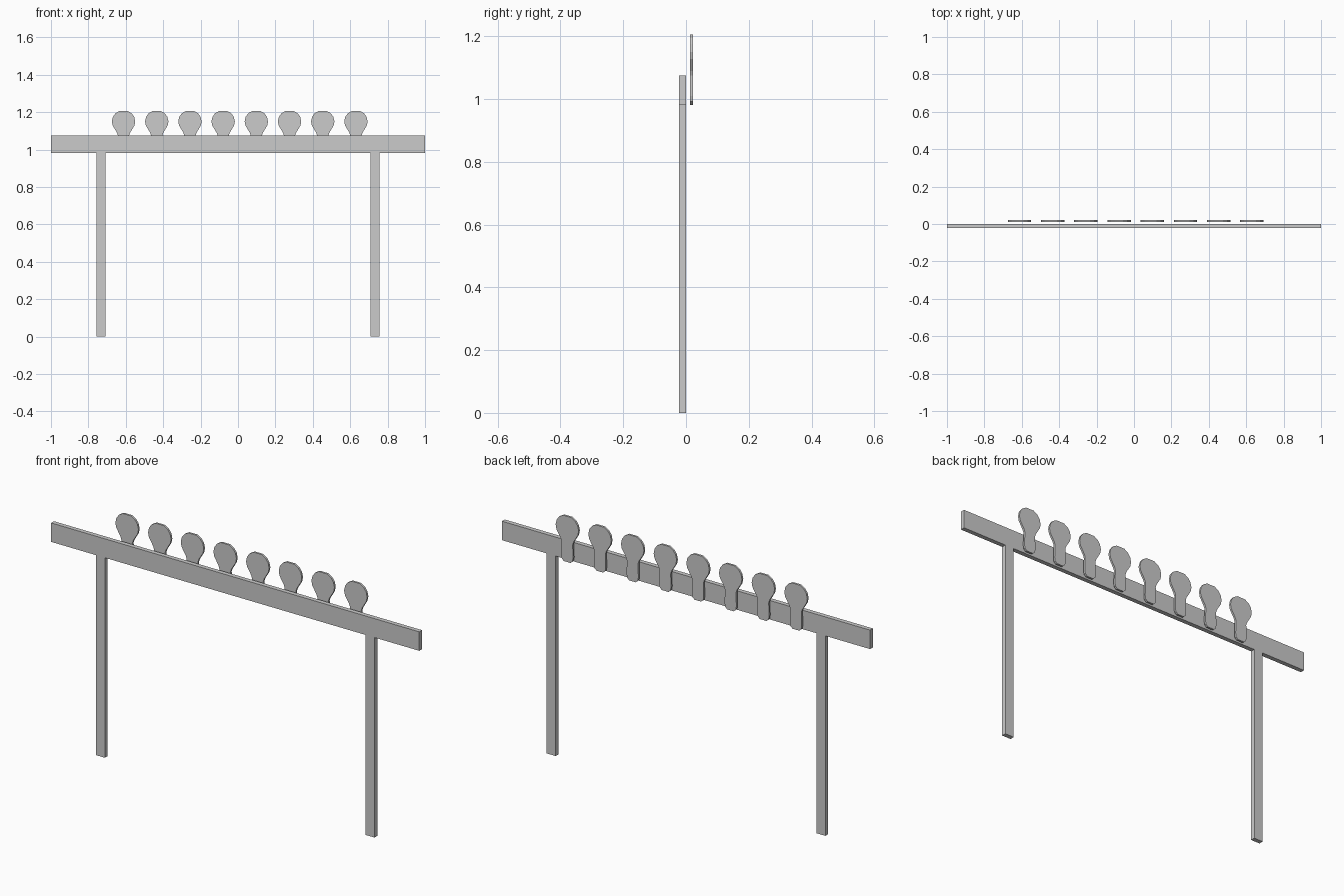
import bpy, bmesh

if "Cube" in bpy.data.objects:
    bpy.data.objects.remove(bpy.data.objects["Cube"])


def box(name, x0, x1, y0, y1, z0, z1):
    bm = bmesh.new()
    bmesh.ops.create_cube(bm, size=1)
    for v in bm.verts:
        v.co.x = (x0 + x1) / 2 + v.co.x * (x1 - x0)
        v.co.y = (y0 + y1) / 2 + v.co.y * (y1 - y0)
        v.co.z = (z0 + z1) / 2 + v.co.z * (z1 - z0)
    return finish(name, bm)


def finish(name, bm):
    bmesh.ops.recalc_face_normals(bm, faces=bm.faces)
    mesh = bpy.data.meshes.new(name)
    bm.to_mesh(mesh)
    bm.free()
    obj = bpy.data.objects.new(name, mesh)
    bpy.context.collection.objects.link(obj)
    return obj


# Right half of the paddle outline, bottom to top (x, z)
HALF = [(0.018, 0.982), (0.029, 0.992), (0.032, 1.01), (0.030, 1.075),
        (0.035, 1.09), (0.058, 1.128), (0.0625, 1.15), (0.057, 1.175),
        (0.043, 1.194), (0.022, 1.206)]


def paddle(name, cx, y0, y1):
    outline = HALF + [(-x, z) for x, z in reversed(HALF)]
    bm = bmesh.new()
    face = bm.faces.new([bm.verts.new((cx + x, y0, z)) for x, z in outline])
    ext = bmesh.ops.extrude_face_region(bm, geom=[face])["geom"]
    moved = [g for g in ext if isinstance(g, bmesh.types.BMVert)]
    bmesh.ops.translate(bm, verts=moved, vec=(0, y1 - y0, 0))
    return finish(name, bm)


# Crossboard
box("crossboard", -1, 1, -0.022, 0, 0.982, 1.075)

# Posts
for side, label in ((-1, "left"), (1, "right")):
    box(label + "_post", side * 0.7325 - 0.0245, side * 0.7325 + 0.0245,
        -0.022, 0, 0, 0.982)

# Row of round-headed target paddles behind the board
for i in range(8):
    paddle(f"target_paddle_{i + 1}", -0.612 + i * 0.1775, 0.012, 0.022)
